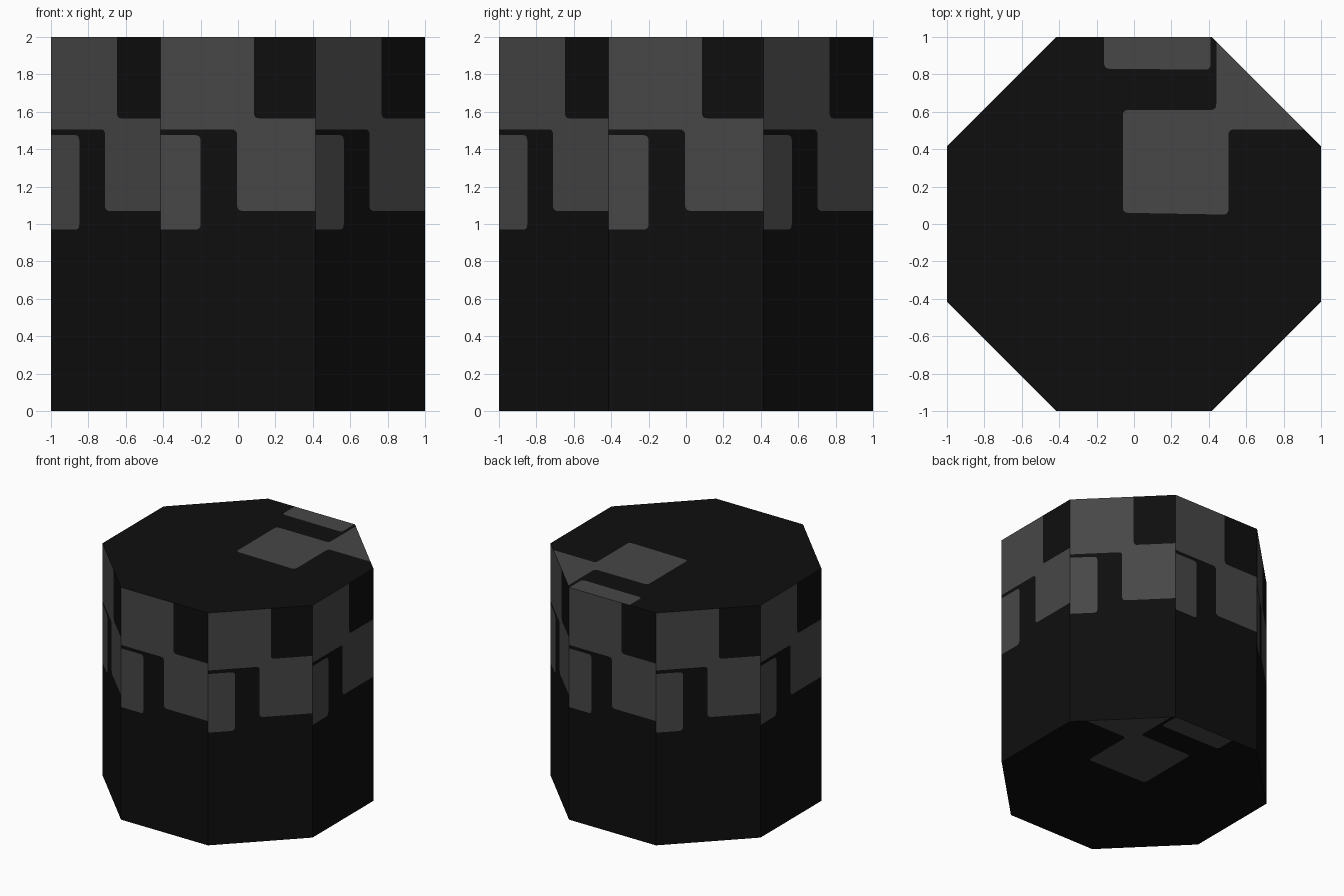
import bpy, bmesh, math
from mathutils import Vector, Matrix
from mathutils.geometry import delaunay_2d_cdt

if "Cube" in bpy.data.objects:
    bpy.data.objects.remove(bpy.data.objects["Cube"])

H = math.tan(math.pi / 8)      # half width of one side of the octagon


def material(name, value):
    m = bpy.data.materials.new(name)
    m.diffuse_color = (value, value, value, 1)
    m.use_nodes = True
    m.node_tree.nodes["Principled BSDF"].inputs["Base Color"].default_value = m.diffuse_color
    return m


def rounded(points, square=(), r=0.03):
    """Outline with rounded corners; indices in square stay sharp."""
    out = []
    for i, p in enumerate(points):
        p = Vector(p)
        if i in square:
            out.append(p)
            continue
        a, b = Vector(points[i - 1]), Vector(points[(i + 1) % len(points)])
        a = p + (a - p).normalized() * r
        b = p + (b - p).normalized() * r
        for k in range(6):
            t = k / 5
            out.append(a * (1 - t) ** 2 + p * 2 * t * (1 - t) + b * t * t)
    return out


def painted_panel(bm, outline, patches, place):
    """Fill outline with faces, the patches cut in as the second material."""
    verts, faces = [], []
    for loop in [[Vector(p) for p in outline]] + patches:
        faces.append(list(range(len(verts), len(verts) + len(loop))))
        verts += loop
    co, _, tris, _, _, origin = delaunay_2d_cdt(verts, [], faces, 1, 1e-5)
    bv = [bm.verts.new(place(c.x, c.y)) for c in co]
    for tri, src in zip(tris, origin):
        f = bm.faces.new([bv[i] for i in tri])
        f.material_index = 1 if any(s > 0 for s in src) else 0


bm = bmesh.new()

# Eight identical side panels with the stepped band
side = [(-H, 0), (H, 0), (H, 2), (-H, 2)]
step = rounded([(-H, 1.505), (-.005, 1.505), (-.005, 1.07), (H, 1.07),
                (H, 1.565), (.085, 1.565), (.085, 2), (-H, 2)], (0, 3, 4, 6, 7))
block = rounded([(-H, .97), (-.2, .97), (-.2, 1.475), (-H, 1.475)], (0, 3))
for k in range(8):
    rot = Matrix.Rotation(k * math.pi / 4, 3, 'Z')
    painted_panel(bm, side, [step, block],
                  lambda u, z: rot @ Vector((u, -1, z)))

# Top and bottom panels with the corner patch
octagon = [(math.cos((k + .5) * math.pi / 4) / math.cos(math.pi / 8),
            math.sin((k + .5) * math.pi / 4) / math.cos(math.pi / 8)) for k in range(8)]
corner = rounded([(-.06, .06), (.505, .05), (.505, .505), (2 ** .5 - .505, .505),
                  (.44, 2 ** .5 - .44), (.44, .61), (-.06, .61)], (3, 4))
strip = rounded([(-.16, .83), (.41, .825), (.41, 1), (-.16, 1)], (2, 3))
for z in (0, 2):
    painted_panel(bm, octagon, [corner, strip], lambda x, y: Vector((x, y, z)))

bmesh.ops.remove_doubles(bm, verts=bm.verts, dist=1e-4)
bm.normal_update()
# Face everything outward
for f in bm.faces:
    if f.normal.dot(f.calc_center_median() - Vector((0, 0, 1))) < 0:
        f.normal_flip()

mesh = bpy.data.meshes.new("octagonal_block")
bm.to_mesh(mesh)
bm.free()
mesh.materials.append(material("near black", 0.0045))
mesh.materials.append(material("dark grey", 0.063))
bpy.context.collection.objects.link(bpy.data.objects.new("octagonal_block", mesh))
